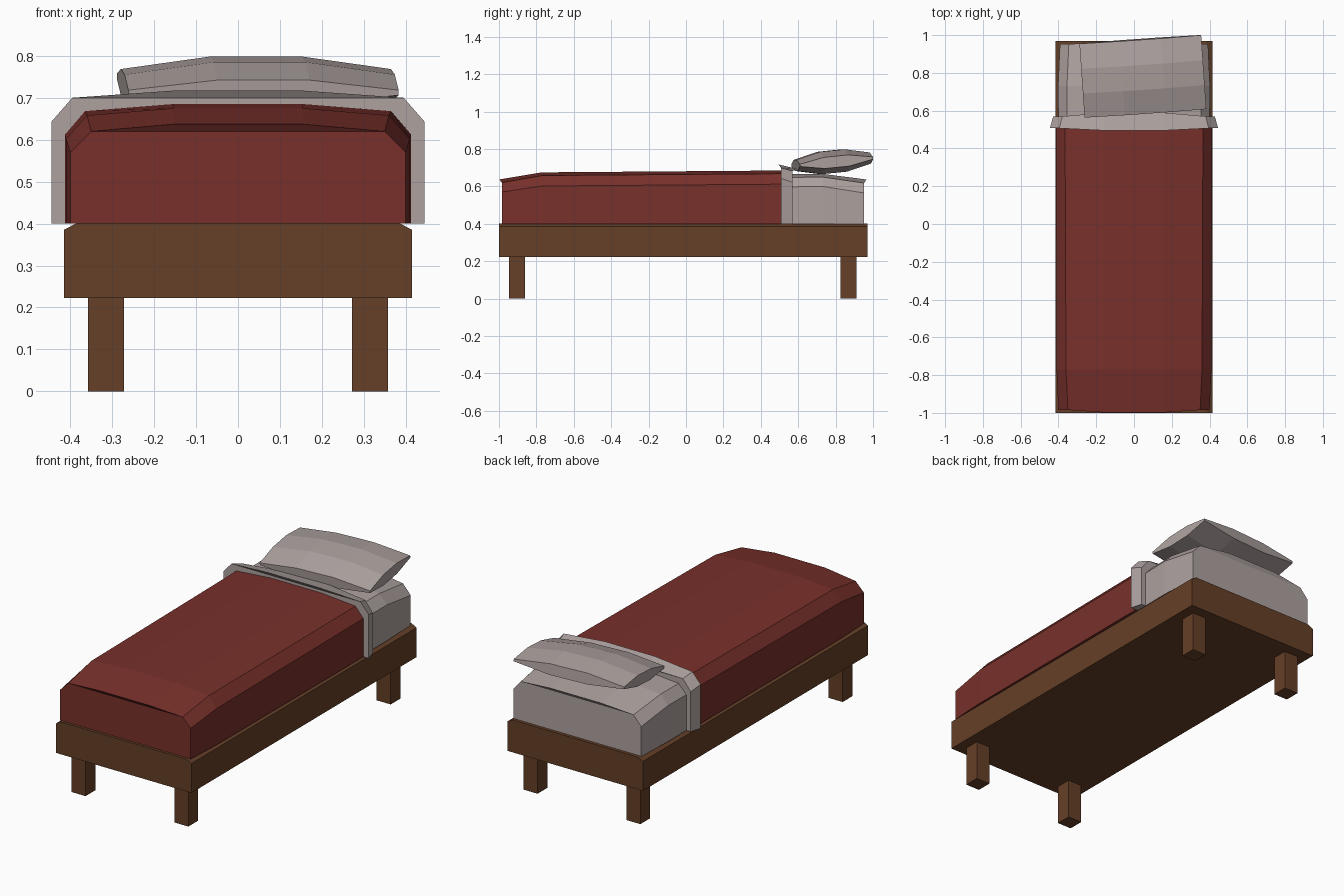
import bpy, bmesh
from mathutils import Matrix, Vector

if "Cube" in bpy.data.objects:
    bpy.data.objects.remove(bpy.data.objects["Cube"])


def material(name, color):
    m = bpy.data.materials.new(name)
    m.diffuse_color = (*color, 1)
    m.use_nodes = True
    m.node_tree.nodes["Principled BSDF"].inputs["Base Color"].default_value = m.diffuse_color
    return m


WOOD = material("wood", (0.13, 0.05, 0.02))
RED = material("red_cloth", (0.19, 0.03, 0.024))
LINEN = material("linen", (0.42, 0.36, 0.35))


def finish(name, bm, mat):
    bmesh.ops.recalc_face_normals(bm, faces=bm.faces[:])
    me = bpy.data.meshes.new(name)
    bm.to_mesh(me)
    bm.free()
    me.materials.append(mat)
    ob = bpy.data.objects.new(name, me)
    bpy.context.collection.objects.link(ob)
    return ob


def loft(name, sections, mat):
    """Each section: (y, bow, right-half profile); bow moves the middle along y."""
    bm = bmesh.new()
    rings = []
    for y, bow, half in sections:
        pts = half + [(-x, z) for x, z in reversed(half)]
        rings.append([bm.verts.new((x, y + (bow if abs(x) < 0.2 else 0), z))
                      for x, z in pts])
    n = len(rings[0])
    for a, b in zip(rings, rings[1:]):
        for i in range(n):
            j = (i + 1) % n
            bm.faces.new((a[i], a[j], b[j], b[i]))
    # Ends: strips between mirrored profile points
    for r in (rings[0], rings[-1]):
        for i in range(n // 2 - 1):
            bm.faces.new((r[i], r[i + 1], r[n - 2 - i], r[n - 1 - i]))
    return finish(name, bm, mat)


def soft(w, z1, w2, z2, z3):
    return [(w, 0.4), (w, z1), (w2, z2), (0.155, z3)]


# Bed frame with chamfered long edges
rail = [(0.415, 0.222), (0.415, 0.385), (0.385, 0.401)]
loft("bed_frame", [(-1.0, 0, rail), (0.97, 0, rail)], WOOD)

# Four legs
for side, x in (("left", -0.315), ("right", 0.315)):
    for end, y in (("front", -0.903), ("back", 0.868)):
        bm = bmesh.new()
        bmesh.ops.create_cube(bm, size=1, matrix=Matrix.Translation((x, y, 0.112))
                              @ Matrix.Diagonal((0.086, 0.086, 0.224, 1)))
        finish(f"{end}_{side}_leg", bm, WOOD)

# Mattress, exposed at the head end
loft("mattress", [
    (-0.94, 0, soft(0.38, 0.54, 0.33, 0.59, 0.605)),
    (-0.70, 0, soft(0.39, 0.58, 0.345, 0.635, 0.65)),
    (0.73, 0, soft(0.402, 0.60, 0.355, 0.65, 0.667)),
    (0.952, 0.013, soft(0.392, 0.565, 0.345, 0.618, 0.637))], LINEN)

# Red blanket
loft("blanket", [
    (-0.985, -0.013, soft(0.40, 0.57, 0.35, 0.62, 0.637)),
    (-0.77, 0, soft(0.41, 0.602, 0.36, 0.658, 0.675)),
    (0.51, 0, soft(0.413, 0.612, 0.365, 0.668, 0.685))], RED)

# Folded sheet band
loft("sheet_fold", [
    (0.507, -0.012, soft(0.445, 0.643, 0.395, 0.70, 0.717)),
    (0.57, 0.02, soft(0.428, 0.622, 0.38, 0.682, 0.695))], LINEN)

# Pillow: two bulged 3x3 grids joined round the rim
bm = bmesh.new()
us, vs = (-0.323, -0.11, 0.11, 0.323), (-0.197, -0.066, 0.066, 0.197)
thick = (0.06, 0.03, 0.006)
grid = {}
for s in (1, -1):
    for i, u in enumerate(us):
        for j, v in enumerate(vs):
            h = thick[(i in (0, 3)) + (j in (0, 3))]
            grid[s, i, j] = bm.verts.new((u, v, s * h))
    for i in range(3):
        for j in range(3):
            bm.faces.new([grid[s, i + a, j + b]
                          for a, b in ((0, 0), (1, 0), (1, 1), (0, 1))])
rim = ([(i, 0) for i in range(3)] + [(3, j) for j in range(3)]
       + [(i, 3) for i in (3, 2, 1)] + [(0, j) for j in (3, 2, 1)])
for a, b in zip(rim, rim[1:] + rim[:1]):
    bm.faces.new((grid[(1, *a)], grid[(1, *b)], grid[(-1, *b)], grid[(-1, *a)]))
bm.transform(Matrix.Translation((0.047, 0.782, 0.732))
             @ Matrix.Rotation(0.07, 4, 'Z') @ Matrix.Rotation(0.1, 4, 'X'))
finish("pillow", bm, LINEN)
